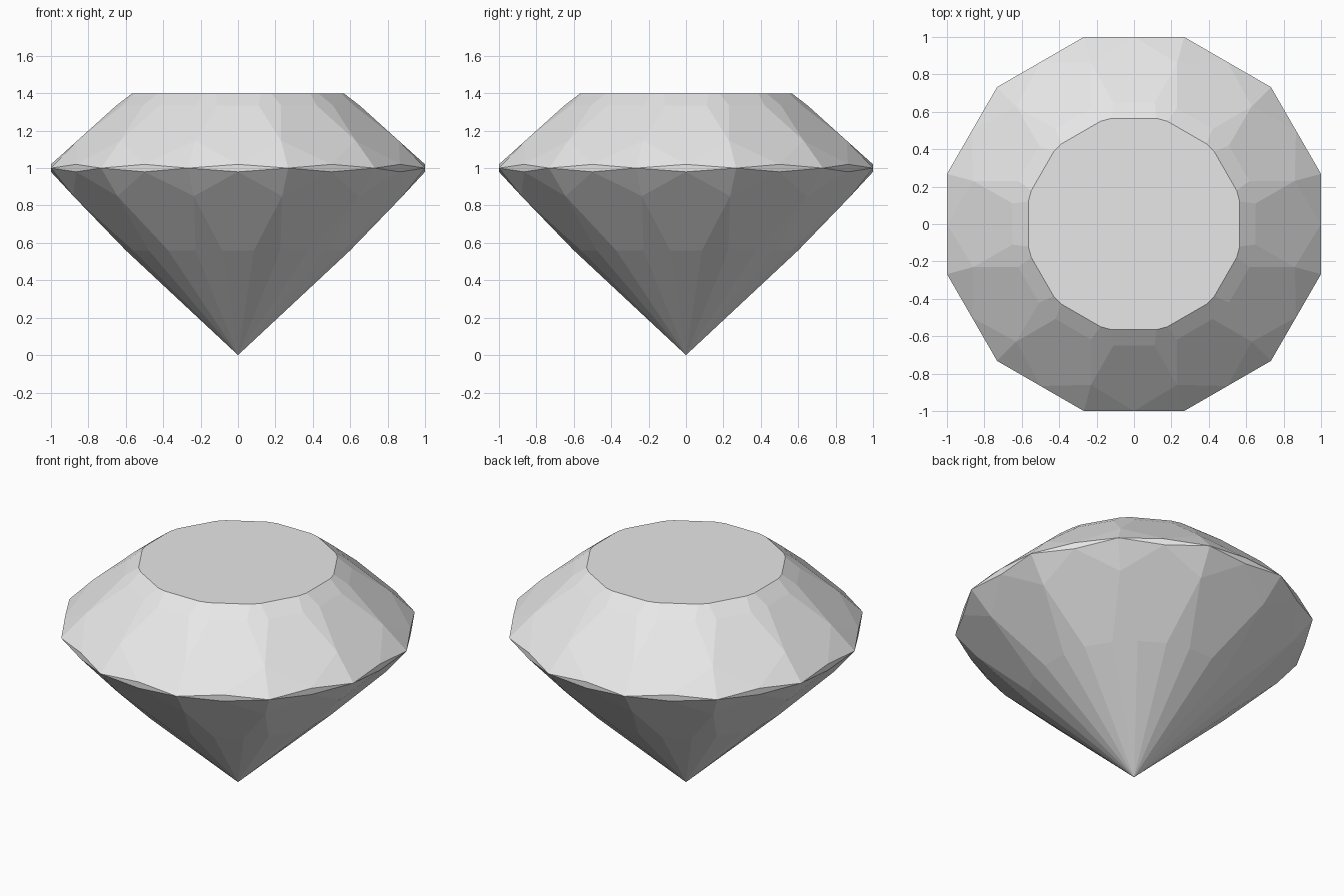
import bpy
import bmesh
from math import radians, cos, sin, tan
from mathutils import Matrix, Vector

cube = bpy.data.objects.get("Cube")
if cube:
    bpy.data.objects.remove(cube, do_unlink=True)

SIDES = 12
STEP = radians(360 / SIDES)

gem_mat = bpy.data.materials.new("pale grey gem")
gem_mat.use_nodes = True
GREY = (0.8, 0.8, 0.8, 1)
gem_mat.diffuse_color = GREY
gem_mat.node_tree.nodes["Principled BSDF"].inputs["Base Color"].default_value = GREY


def turn(p, k=1):
    return Matrix.Rotation(STEP * k, 3, "Z") @ Vector(p)


def on_corner(r, z):
    """Point at radius r in the direction of a girdle corner."""
    return Vector((r * sin(STEP / 2), r * cos(STEP / 2), z))


def flip(p):
    return Vector((-p.x, p.y, p.z))


def build(name, facets, ring=None):
    """Repeat the facets of one side around the axis; ring adds one cap face."""
    bm = bmesh.new()
    for k in range(SIDES):
        for facet in facets:
            bm.faces.new([bm.verts.new(turn(p, k)) for p in facet])
    if ring:
        bm.faces.new([bm.verts.new(turn(p, k)) for k in range(SIDES) for p in ring])
    bmesh.ops.remove_doubles(bm, verts=bm.verts, dist=0.0005)
    # Face every facet away from the middle of the stone
    centre = Vector((0, 0, 0.9))
    bm.normal_update()
    for f in bm.faces:
        if f.normal.dot(f.calc_center_median() - centre) < 0:
            f.normal_flip()
    mesh = bpy.data.meshes.new(name)
    bm.to_mesh(mesh)
    bm.free()
    mesh.materials.append(gem_mat)
    obj = bpy.data.objects.new(name, mesh)
    bpy.context.collection.objects.link(obj)
    return obj


# Key points of one side, right half
corner = Vector((tan(STEP / 2), 1, 1))
girdle_top = Vector((0, 1, 1.02))
girdle_low = Vector((0, 1, 0.98))
crown_kite = on_corner(0.89, 1.146)
crown_shoulder = Vector((0.11, 0.65, 1.335))
table_corner = Vector((0.12, 0.565, 1.4))
pavilion_kite = on_corner(0.911, 0.85)
pavilion_waist = Vector((0.085, 0.6, 0.56))
culet = Vector((0, 0, 0))


def side_facets(mid, kite, inner):
    """Two girdle triangles and the main facet of one side."""
    return [
        [mid, corner, kite],
        [mid, flip(kite), flip(corner)],
        [mid, kite, inner, flip(inner), flip(kite)],
    ]


# Crown: main facets, strip below the table, corner facets
crown = side_facets(girdle_top, crown_kite, crown_shoulder)
crown.append([crown_shoulder, table_corner, flip(table_corner), flip(crown_shoulder)])
crown.append([crown_kite, crown_shoulder, table_corner,
              turn(flip(table_corner), -1), turn(flip(crown_shoulder), -1)])
build("crown", crown)

# Flat table on top
build("table", [], ring=[table_corner, flip(table_corner)])

# Thin scalloped girdle
build("girdle", [[girdle_top, corner, girdle_low, flip(corner)]])

# Pavilion: main facets, narrow facets to the point, long corner facets
pavilion = side_facets(girdle_low, pavilion_kite, pavilion_waist)
pavilion.append([pavilion_waist, culet, flip(pavilion_waist)])
pavilion.append([pavilion_kite, pavilion_waist, culet,
                 turn(flip(pavilion_waist), -1)])
build("pavilion", pavilion)
